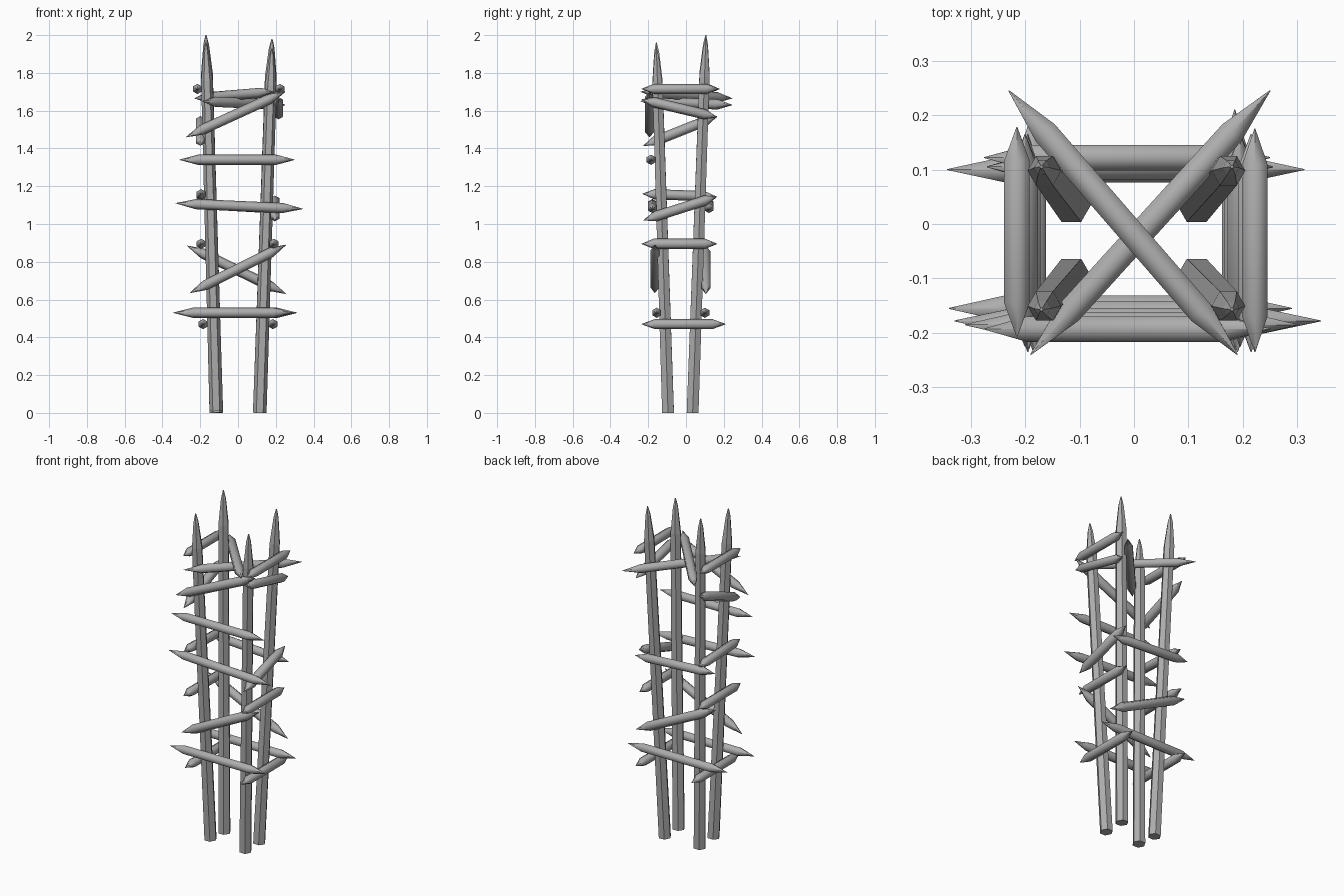
import bpy
import bmesh
import math
from mathutils import Vector

cube = bpy.data.objects.get("Cube")
if cube:
    bpy.data.objects.remove(cube)

grey = bpy.data.materials.new("weathered grey")
grey.use_nodes = True
COLOR = (0.42, 0.42, 0.42, 1)
grey.diffuse_color = COLOR
grey.node_tree.nodes["Principled BSDF"].inputs["Base Color"].default_value = COLOR


def stake(name, start, end, profile, ref, smooth):
    """Six-sided stake; profile lists (distance from start, radius), ref sets the first corner."""
    start, end = Vector(start), Vector(end)
    axis = (end - start).normalized()
    u = Vector(ref)
    u = (u - axis * u.dot(axis)).normalized()
    v = axis.cross(u)
    bm = bmesh.new()
    rings = []
    for dist, radius in profile:
        centre = start + axis * dist
        corners = [math.tau * i / 6 for i in range(6)]
        rings.append([bm.verts.new(centre + (u * math.cos(a) + v * math.sin(a)) * radius)
                      for a in corners])
    for low, high in zip(rings, rings[1:]):
        for i in range(6):
            j = (i + 1) % 6
            bm.faces.new((low[i], low[j], high[j], high[i]))
    bm.faces.new(rings[0][::-1])
    bm.faces.new(rings[-1])
    mesh = bpy.data.meshes.new(name)
    bm.to_mesh(mesh)
    bm.free()
    mesh.materials.append(grey)
    obj = bpy.data.objects.new(name, mesh)
    bpy.context.collection.objects.link(obj)
    if smooth:
        bpy.ops.object.select_all(action="DESELECT")
        obj.select_set(True)
        bpy.context.view_layer.objects.active = obj
        bpy.ops.object.shade_smooth_by_angle(angle=math.radians(65))


def post(name, base, top):
    length = (Vector(top) - Vector(base)).length
    profile = [(0, 0.036), (length - 0.2, 0.031), (length - 0.05, 0.015), (length, 0.003)]
    stake(name, base, top, profile, (1, 0, 0), False)


def bar(name, start, end, radius=0.027):
    length = (Vector(end) - Vector(start)).length
    tip = length * 0.16
    profile = [(0, 0.001), (tip, radius), (length - tip, radius), (length, 0.001)]
    stake(name, start, end, profile, (0, 0, 1), True)


# Four posts leaning outward
post("front_right_post", (-0.115, -0.095, 0.01), (-0.17, -0.157, 1.96))
post("front_left_post", (0.115, -0.095, 0), (0.18, -0.157, 1.93))
post("back_right_post", (-0.115, 0.035, 0), (-0.17, 0.105, 2.0))
post("back_left_post", (0.115, 0.035, 0), (0.18, 0.105, 1.98))

# Bars across the front and back: y, then x and z at each end
across = {
    "front_low_bar": (-0.155, -0.34, 0.53, 0.29, 0.53),
    "front_brace": (-0.165, -0.255, 0.635, 0.255, 0.89),
    "front_middle_bar": (-0.178, -0.33, 1.11, 0.343, 1.08),
    "front_high_bar": (-0.185, -0.31, 1.34, 0.30, 1.34),
    "front_top_brace": (-0.193, -0.275, 1.46, 0.25, 1.70),
    "back_low_bar": (0.10, -0.343, 0.53, 0.313, 0.53),
    "back_brace": (0.105, -0.27, 0.885, 0.255, 0.63),
    "back_middle_bar": (0.122, -0.275, 1.11, 0.25, 1.08),
}
for name, (y, x0, z0, x1, z1) in across.items():
    bar(name, (x0, y, z0), (x1, y, z1))

# Bars along the sides: x, then y and z at each end
along = {
    "right_low_bar": (-0.185, -0.235, 0.47, 0.21, 0.47),
    "left_low_bar": (0.185, -0.235, 0.47, 0.21, 0.47),
    "right_middle_bar": (-0.195, -0.235, 0.895, 0.165, 0.895),
    "left_middle_bar": (0.19, -0.235, 0.895, 0.165, 0.895),
    "right_upper_bar": (-0.195, -0.23, 1.16, 0.16, 1.145),
    "left_upper_brace": (0.195, -0.225, 1.02, 0.165, 1.145),
    "right_high_brace": (-0.20, -0.225, 1.415, 0.165, 1.57),
    "left_high_brace": (0.215, -0.235, 1.66, 0.165, 1.565),
    "right_top_bar": (-0.215, -0.207, 1.715, 0.178, 1.715),
    "left_top_bar": (0.222, -0.235, 1.715, 0.175, 1.715),
}
for name, (x, y0, z0, y1, z1) in along.items():
    bar(name, (x, y0, z0), (x, y1, z1))

# Crossed diagonals near the top
bar("upper_diagonal", (-0.23, 0.245, 1.665), (0.19, -0.24, 1.70))
bar("lower_diagonal", (-0.19, -0.24, 1.65), (0.25, 0.245, 1.63))
